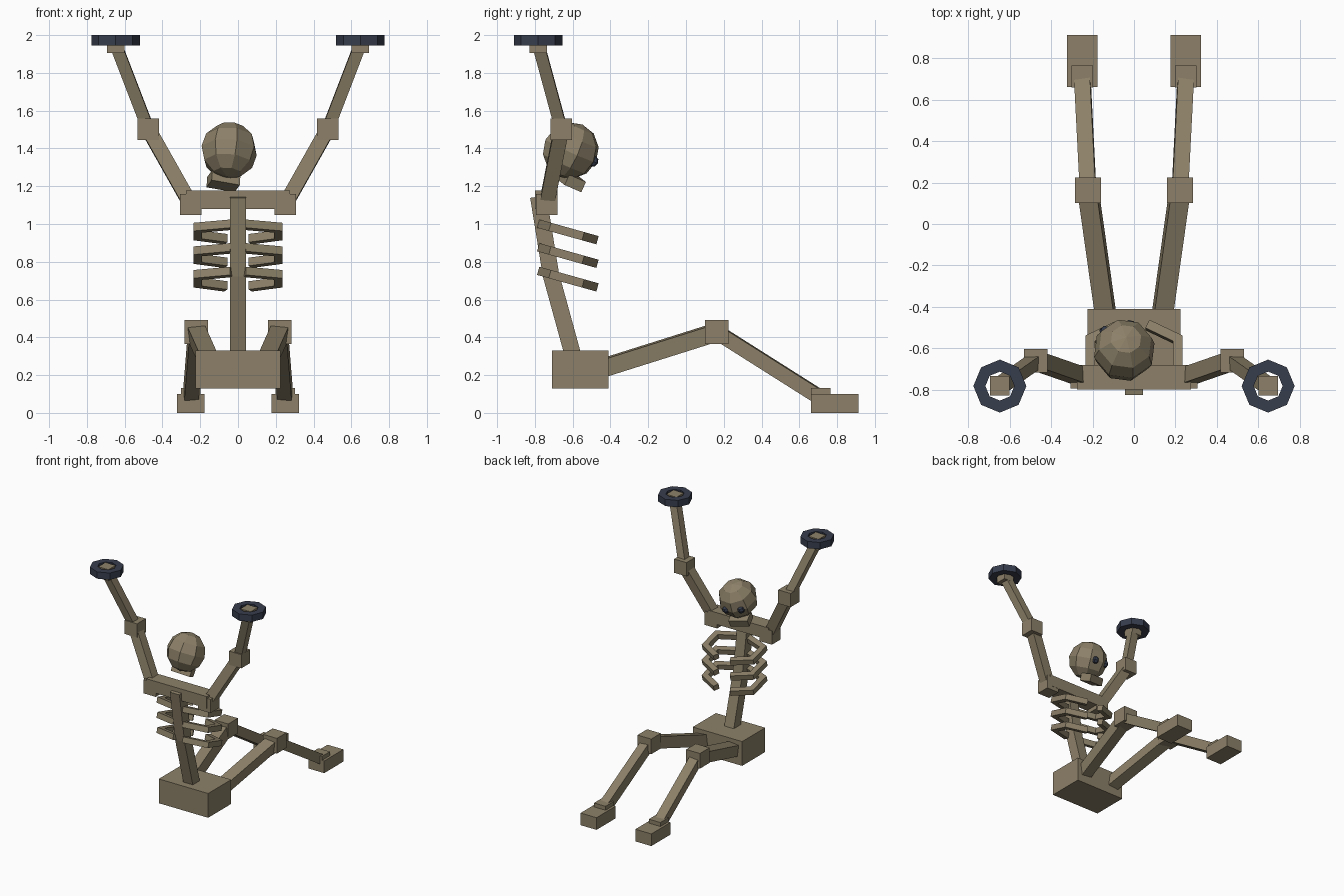
import bpy, bmesh, math
from mathutils import Vector, Matrix, Euler

if "Cube" in bpy.data.objects:
    bpy.data.objects.remove(bpy.data.objects["Cube"])


def material(name, color):
    m = bpy.data.materials.new(name)
    m.diffuse_color = (*color, 1)
    m.use_nodes = True
    m.node_tree.nodes["Principled BSDF"].inputs["Base Color"].default_value = m.diffuse_color
    return m


BONE = material("old_bone", (0.262, 0.216, 0.138))
IRON = material("dark_iron", (0.038, 0.047, 0.075))


def finish(name, bm, mat, matrix=None):
    """Turn a bmesh into a flat-shaded object."""
    bmesh.ops.recalc_face_normals(bm, faces=bm.faces)
    if matrix is not None:
        bm.transform(matrix)
    me = bpy.data.meshes.new(name)
    bm.to_mesh(me)
    bm.free()
    me.materials.append(mat)
    ob = bpy.data.objects.new(name, me)
    bpy.context.collection.objects.link(ob)
    return ob


def box(name, center, size, mat=BONE, matrix=None):
    bm = bmesh.new()
    bmesh.ops.create_cube(bm, size=1)
    bm.transform(Matrix.Translation(center) @ Matrix.Diagonal((*size, 1)))
    return finish(name, bm, mat, matrix)


def beam(name, a, b, width):
    """Square bar between two points."""
    a, b = Vector(a), Vector(b)
    d = b - a
    turn = Vector((0, 0, 1)).rotation_difference(d).to_matrix().to_4x4()
    m = Matrix.Translation((a + b) / 2) @ turn
    return box(name, (0, 0, 0), (width, width, d.length), matrix=m)


def bent_bar(name, points, width):
    """Square bar with mitred bends along a flat path."""
    pts = [Vector(p) for p in points]
    dirs = [(q - p).normalized() for p, q in zip(pts, pts[1:])]
    up = dirs[0].cross(dirs[1]).normalized()
    h = width / 2
    bm = bmesh.new()
    rings = []
    for i, p in enumerate(pts):
        n0 = up.cross(dirs[max(i - 1, 0)])
        n1 = up.cross(dirs[min(i, len(dirs) - 1)])
        side = (n0 + n1).normalized()
        side = side / side.dot(n0)
        rings.append([bm.verts.new(p + h * (s * side + t * up))
                      for s, t in ((-1, -1), (1, -1), (1, 1), (-1, 1))])
    for r, q in zip(rings, rings[1:]):
        for k in range(4):
            bm.faces.new((r[k], r[(k + 1) % 4], q[(k + 1) % 4], q[k]))
    bm.faces.new(rings[0])
    bm.faces.new(rings[-1])
    return finish(name, bm, BONE)


def ring(name, center, r_in, r_out, height, sides=8):
    """Flat octagonal ring with a rectangular section."""
    bm = bmesh.new()
    loops = []
    for i in range(sides):
        a = math.tau * i / sides
        loops.append([bm.verts.new((r * math.cos(a), r * math.sin(a), z))
                      for r, z in ((r_in, -height / 2), (r_out, -height / 2),
                                   (r_out, height / 2), (r_in, height / 2))])
    for i in range(sides):
        p, q = loops[i], loops[(i + 1) % sides]
        for k in range(4):
            bm.faces.new((p[k], p[(k + 1) % 4], q[(k + 1) % 4], q[k]))
    return finish(name, bm, IRON, Matrix.Translation(center))


def ball(name, center, radius, segments, rings, mat, matrix):
    bm = bmesh.new()
    bmesh.ops.create_uvsphere(bm, u_segments=segments, v_segments=rings, radius=radius)
    bm.transform(Matrix.Translation(center))
    return finish(name, bm, mat, matrix)


# Trunk
box("pelvis", (0, -0.56, 0.23), (0.45, 0.30, 0.20))
bent_bar("spine", [(0, -0.575, 0.22), (0, -0.715, 0.73), (0, -0.782, 1.145)], 0.087)
box("shoulder_bar", (0, -0.74, 1.128), (0.55, 0.12, 0.097))

for s, tag in ((-1, "left"), (1, "right")):
    # Arm with block joints
    shoulder = (s * 0.25, -0.738, 1.103)
    elbow = (s * 0.475, -0.66, 1.502)
    wrist = (s * 0.648, -0.782, 1.952)
    box(f"shoulder_joint_{tag}", shoulder, (0.113,) * 3)
    box(f"elbow_{tag}", elbow, (0.113,) * 3)
    box(f"hand_{tag}", wrist, (0.093,) * 3)
    beam(f"upper_arm_{tag}", shoulder, elbow, 0.078)
    beam(f"forearm_{tag}", elbow, wrist, 0.064)
    ring(f"shackle_{tag}", (s * 0.648, -0.783, 1.972), 0.07, 0.128, 0.056)

    # Leg with block joints
    hip = (s * 0.12, -0.56, 0.20)
    knee = (s * 0.222, 0.163, 0.428)
    ankle = (s * 0.25, 0.713, 0.08)
    box(f"knee_{tag}", knee, (0.125,) * 3)
    box(f"ankle_{tag}", ankle, (0.105,) * 3)
    box(f"foot_{tag}", (s * 0.25, 0.787, 0.05), (0.145, 0.25, 0.10))
    beam(f"thigh_{tag}", hip, knee, 0.092)
    beam(f"shin_{tag}", knee, ankle, 0.077)

    # Three ribs sloping down toward the front
    for i in range(3):
        path = [(0.035, -0.762), (0.212, -0.705), (0.212, -0.558), (0.065, -0.488)]
        z0 = 0.993 - 0.125 * i
        bent_bar(f"rib_{i + 1}_{tag}",
                 [(s * x, y, z0 - 0.28 * (y + 0.75)) for x, y in path], 0.045)

# Head, nodding forward and leaning to one side
pose = (Matrix.Translation((-0.047, -0.61, 1.388))
        @ Matrix.Rotation(math.radians(10), 4, 'Y')
        @ Matrix.Rotation(math.radians(13), 4, 'Z')
        @ Matrix.Rotation(math.radians(-25), 4, 'X'))
ball("skull", (0, 0, 0), 0.152, 8, 6, BONE, pose)
box("jaw", (0, 0.075, -0.145), (0.155, 0.10, 0.06), matrix=pose)
for s, tag in ((-1, "left"), (1, "right")):
    ball(f"eye_{tag}", (s * 0.062, 0.118, 0.0), 0.03, 6, 4, IRON, pose)
